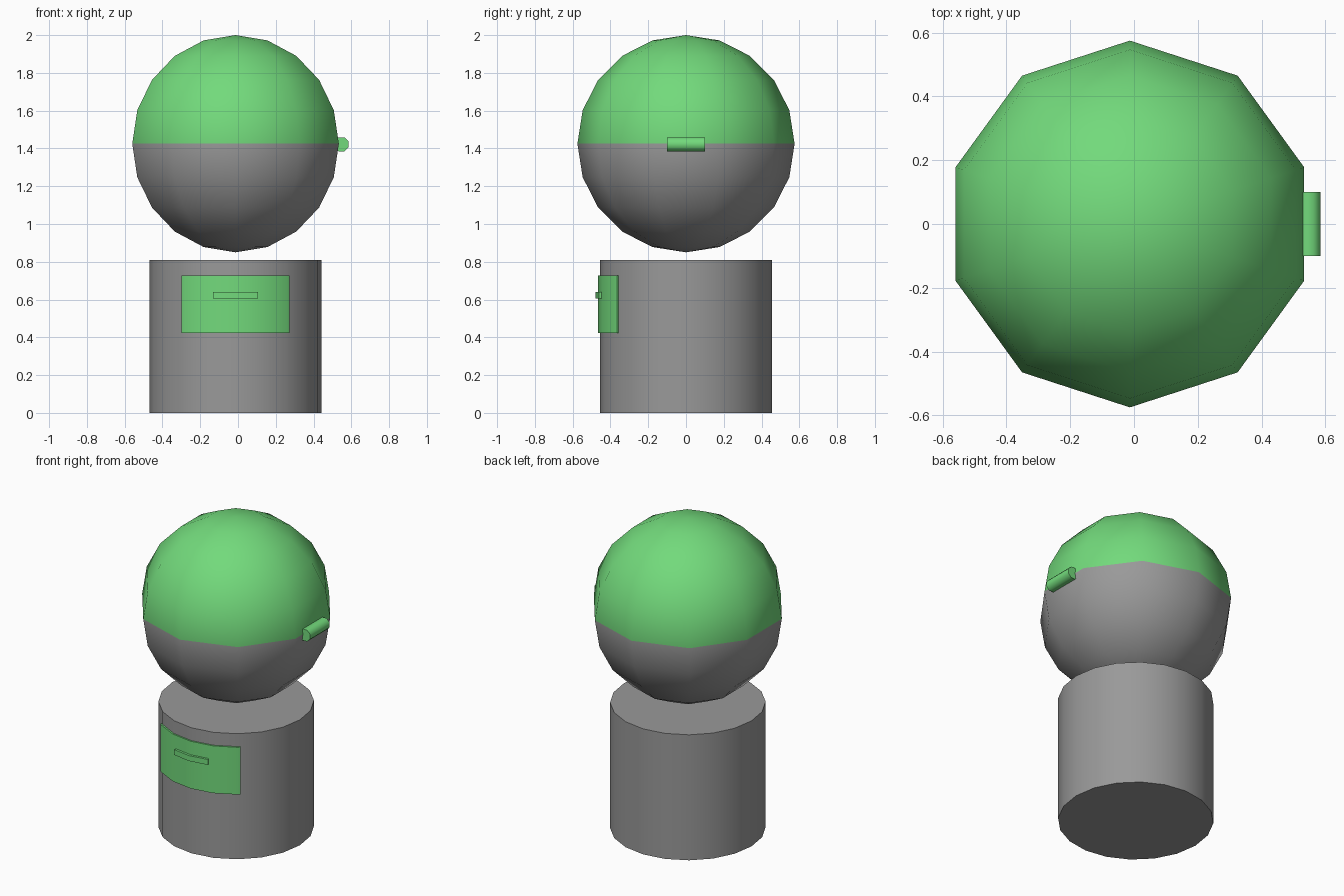
import bpy, bmesh, math
from math import sin, cos, radians, asin
from mathutils import Matrix

cube = bpy.data.objects.get("Cube")
if cube:
    bpy.data.objects.remove(cube, do_unlink=True)

CX = -0.013  # shared vertical axis of body and head


def material(name, rgb):
    m = bpy.data.materials.new(name)
    m.use_nodes = True
    m.diffuse_color = (*rgb, 1)
    m.node_tree.nodes["Principled BSDF"].inputs["Base Color"].default_value = (*rgb, 1)
    return m


grey = material("grey", (0.32, 0.32, 0.32))
green = material("green", (0.17, 0.7, 0.2))


def finish(name, bm, mats, angle):
    bmesh.ops.recalc_face_normals(bm, faces=bm.faces)
    me = bpy.data.meshes.new(name)
    bm.to_mesh(me)
    bm.free()
    for m in mats:
        me.materials.append(m)
    ob = bpy.data.objects.new(name, me)
    bpy.context.collection.objects.link(ob)
    bpy.ops.object.select_all(action="DESELECT")
    ob.select_set(True)
    bpy.context.view_layer.objects.active = ob
    bpy.ops.object.shade_smooth_by_angle(angle=radians(angle))
    return ob


def cylinder(name, sides, radius, depth, matrix, mat, angle):
    bm = bmesh.new()
    bmesh.ops.create_cone(bm, cap_ends=True, segments=sides, radius1=radius,
                          radius2=radius, depth=depth, matrix=matrix)
    return finish(name, bm, [mat], angle)


def curved_plate(name, inner, outer, half_width, z0, z1, mat):
    """Plate wrapped around the front of the body, following its facets."""
    end = asin(half_width / outer)
    step = radians(18)
    n = int(end / step)
    angles = [-end] + [i * step for i in range(-n, n + 1)] + [end]
    bm = bmesh.new()
    rings = []
    for a in angles:
        # end columns sit on the flat facets between the full steps
        off = abs(a) % step if abs(a) == end else 0
        k = cos(step / 2) / cos(off - step / 2) if off else 1
        rings.append([bm.verts.new((CX + r * k * sin(a), -r * k * cos(a), z))
                      for r, z in ((inner, z0), (outer, z0), (outer, z1), (inner, z1))])
    for p, q in zip(rings, rings[1:]):
        for i in range(4):
            j = (i + 1) % 4
            bm.faces.new((p[i], p[j], q[j], q[i]))
    bm.faces.new(rings[0])
    bm.faces.new(rings[-1][::-1])
    return finish(name, bm, [mat], 30)


# Body
cylinder("body", 20, 0.455, 0.81, Matrix.Translation((CX, 0, 0.405)), grey, 30)

# Front panel and its bar
curved_plate("front_panel", 0.445, 0.465, 0.287, 0.422, 0.727, green)
curved_plate("panel_bar", 0.452, 0.48, 0.121, 0.605, 0.64, green)

# Round head, upper half coloured
bm = bmesh.new()
bmesh.ops.create_uvsphere(bm, u_segments=10, v_segments=10, radius=0.575,
                          matrix=Matrix.Translation((CX, 0, 1.425)))
for f in bm.faces:
    f.material_index = int(f.calc_center_median().z > 1.425)
finish("head", bm, [grey, green], 60)

# Side latch on the head seam
turn = Matrix.Rotation(radians(90), 4, "X") @ Matrix.Rotation(radians(22.5), 4, "Z")
cylinder("side_latch", 8, 0.04, 0.2, Matrix.Translation((0.548, 0, 1.422)) @ turn, green, 50)
